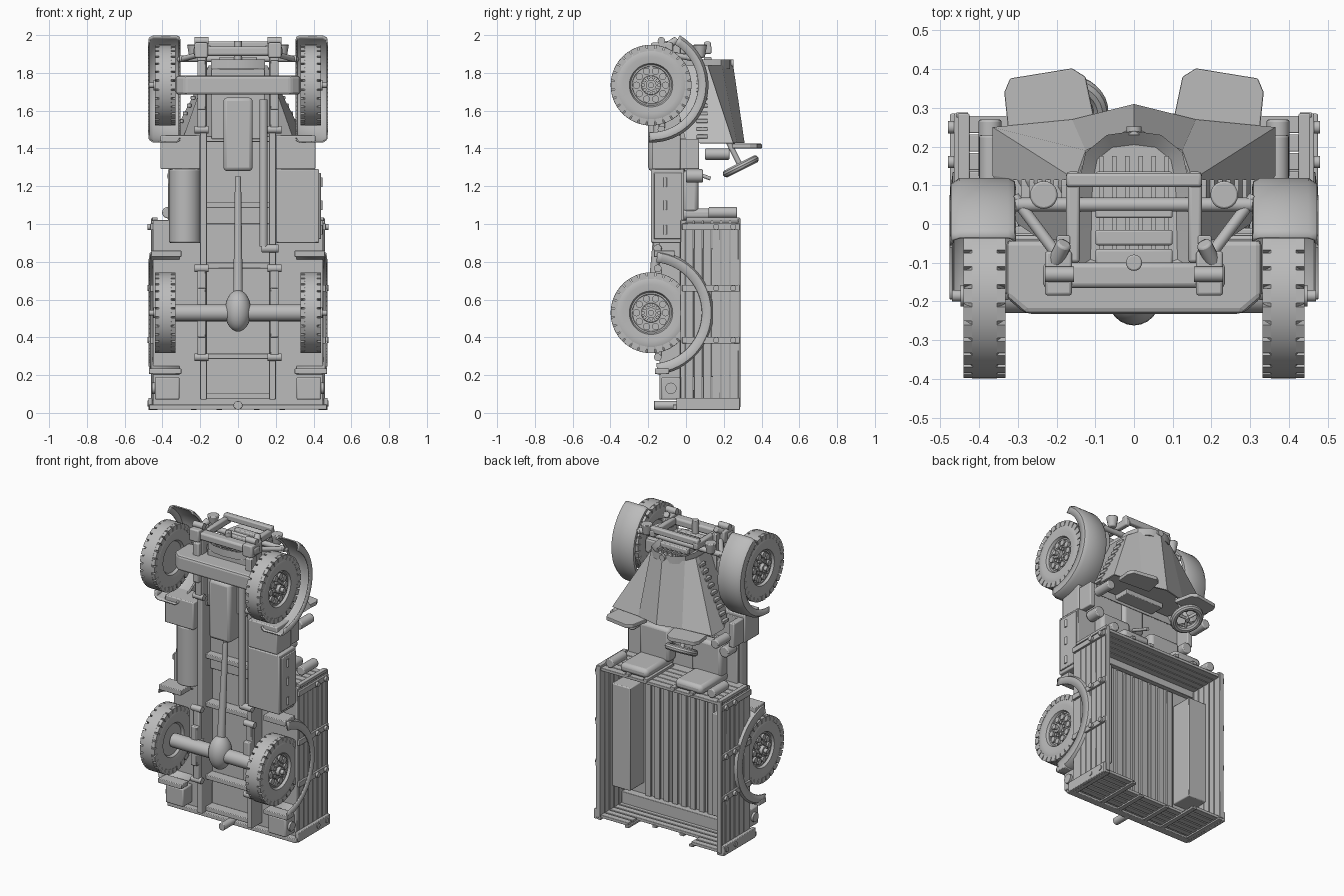
import bpy, bmesh, math
from mathutils import Vector, Matrix

if "Cube" in bpy.data.objects:
    bpy.data.objects.remove(bpy.data.objects["Cube"])

GREY = (0.5, 0.5, 0.5, 1)
mat = bpy.data.materials.new("plain grey")
mat.use_nodes = True
mat.diffuse_color = GREY
mat.node_tree.nodes["Principled BSDF"].inputs["Base Color"].default_value = GREY


def finish(name, bm, bevel=0, thick=0, smooth=True):
    bmesh.ops.remove_doubles(bm, verts=bm.verts, dist=1e-5)
    bmesh.ops.recalc_face_normals(bm, faces=bm.faces)
    me = bpy.data.meshes.new(name)
    bm.to_mesh(me)
    bm.free()
    me.materials.append(mat)
    ob = bpy.data.objects.new(name, me)
    bpy.context.collection.objects.link(ob)
    if thick:
        m = ob.modifiers.new("thickness", "SOLIDIFY")
        m.thickness = thick
    if bevel:
        m = ob.modifiers.new("rounding", "BEVEL")
        m.width, m.segments = bevel, 2
    if smooth:
        bpy.ops.object.select_all(action="DESELECT")
        ob.select_set(True)
        bpy.context.view_layer.objects.active = ob
        bpy.ops.object.shade_smooth_by_angle(angle=math.radians(35))
    return ob


def add_box(bm, x, y, z, m=Matrix()):
    loc = Vector((x[0] + x[1], y[0] + y[1], z[0] + z[1])) / 2
    size = (x[1] - x[0], y[1] - y[0], z[1] - z[0])
    bmesh.ops.create_cube(bm, size=1, matrix=m @ Matrix.Translation(loc) @ Matrix.Diagonal((*size, 1)))


def box(name, x, y, z, bevel=0.004, both=False):
    """A box given by its ranges; both also builds the mirrored one."""
    for side in ((1, -1) if both else (1,)):
        bm = bmesh.new()
        add_box(bm, sorted(v * side for v in x), y, z)
        finish(name if not both else ("left_" if side > 0 else "right_") + name, bm, bevel)


def add_rod(bm, a, b, r, r2=None, n=20):
    a, b = Vector(a), Vector(b)
    m = Matrix.Translation((a + b) / 2) @ (b - a).to_track_quat("Z", "Y").to_matrix().to_4x4()
    bmesh.ops.create_cone(bm, cap_ends=True, segments=n, radius1=r, radius2=r if r2 is None else r2,
                          depth=(b - a).length, matrix=m)


def rod(name, a, b, r, r2=None, both=False, bevel=0.0):
    for side in ((1, -1) if both else (1,)):
        bm = bmesh.new()
        add_rod(bm, (a[0] * side, *a[1:]), (b[0] * side, *b[1:]), r, r2)
        finish(name if not both else ("left_" if side > 0 else "right_") + name, bm, bevel)


def prism(name, pts, z0, z1, pts2=None, bevel=0.0, caps=True, thick=0.0):
    bm = bmesh.new()
    lo = [bm.verts.new((*p, z0)) for p in pts]
    hi = [bm.verts.new((*p, z1)) for p in (pts2 or pts)]
    for i in range(len(pts)):
        j = (i + 1) % len(pts)
        bm.faces.new((lo[i], lo[j], hi[j], hi[i]))
    if caps:
        bm.faces.new(lo)
        bm.faces.new(hi)
    return finish(name, bm, bevel, thick, smooth=False)


def add_spin(bm, prof, c, a0, a1, n):
    """Turn an (x, radius) profile about a line along x."""
    rings = []
    for i in range(n + 1):
        a = math.radians(a0 + (a1 - a0) * i / n)
        rings.append([bm.verts.new((c[0] + x, c[1] + r * math.cos(a), c[2] + r * math.sin(a))) for x, r in prof])
    for p, q in zip(rings, rings[1:]):
        for k in range(len(prof) - 1):
            bm.faces.new((p[k], p[k + 1], q[k + 1], q[k]))


def mirror(pts):
    return pts + [(-x, y) for x, y in reversed(pts) if x]


# Wheels: turned tyre and rim, shoulder lugs, ring of tubes and nuts
AXLE_Y, FRONT_Z, REAR_Z, WX = -0.185, 1.735, 0.53, 0.386
bm = bmesh.new()
add_spin(bm, [(-.03, 0), (-.03, .1), (-.045, .11), (-.054, .15), (-.053, .18), (-.044, .197), (-.032, .214),
              (.032, .214), (.044, .197), (.053, .18), (.054, .15), (.05, .115), (.034, .108), (.034, .1),
              (.028, .098), (.028, .052), (.036, .05), (.038, 0)], (0, 0, 0), 0, 360, 56)
for k in range(28):
    m = Matrix.Rotation(math.tau * k / 28, 4, "X")
    for s in (1, -1):
        add_box(bm, sorted((s * .03, s * .054)), (-.019, .019), (.18, .213), m)
for k in range(10):
    a = math.tau * k / 10
    y, z = math.cos(a), math.sin(a)
    add_rod(bm, (.01, y * .077, z * .077), (.042, y * .077, z * .077), .019, n=12)
    add_rod(bm, (.02, y * .042, z * .042), (.045, y * .042, z * .042), .01, n=8)
add_rod(bm, (0, 0, 0), (.062, 0, 0), .028)
add_rod(bm, (0, 0, 0), (.084, 0, 0), .015)
wheel = finish("front_left_wheel", bm)
wheel.location = (WX, AXLE_Y, FRONT_Z)
for name, s, z in (("front_right_wheel", -1, FRONT_Z), ("rear_left_wheel", 1, REAR_Z), ("rear_right_wheel", -1, REAR_Z)):
    w = bpy.data.objects.new(name, wheel.data)
    w.location = (s * WX, AXLE_Y, z)
    w.rotation_euler.z = 0 if s > 0 else math.pi
    bpy.context.collection.objects.link(w)

# Mudguards
for s, side in ((1, "left_"), (-1, "right_")):
    for name, prof, z, a0, a1 in (
            ("front_mudguard", [(.305, .28), (.308, .295), (.325, .304), (.45, .304), (.472, .29), (.477, .25)], FRONT_Z, 60, -92),
            ("rear_mudguard", [(.31, .33), (.445, .33), (.468, .318), (.475, .27)], REAR_Z, 84, -84)):
        bm = bmesh.new()
        add_spin(bm, [(x * s, r) for x, r in prof], (0, AXLE_Y, z), a0, a1, 32)
        finish(side + name, bm, thick=.008)
box("mudguard_flap", (.3, .472), (-.165, -.09), (.205, .235), both=True)
box("mudguard_step", (.3, .46), (-.17, -.06), (.825, .86), both=True)

# Chassis, axles and springs
box("chassis_rail", (.165, .2), (-.14, -.03), (.07, 1.95), both=True)
for i, z in enumerate((.09, .3, .78, 1.1, 1.45)):
    box("cross_member_%d" % i, (-.17, .17), (-.1, -.03), (z - .015, z + .015))
for tag, z, y in (("rear", REAR_Z, -.15), ("front", FRONT_Z, -.13)):
    box(tag + "_leaf_spring", (.17, .215), (y - .015, y + .02), (z - .24, z + .24), .006, True)
    box(tag + "_short_leaf", (.17, .215), (y - .04, y), (z - .13, z + .13), .006, True)
    box(tag + "_spring_clamp", (.16, .225), (y - .06, y + .03), (z - .035, z + .035), .006, True)
    for e, dz in (("lower", -.235), ("upper", .235)):
        rod("%s_%s_shackle" % (tag, e), (.155, y, z + dz), (.23, y, z + dz), .02, both=True)
rod("rear_axle", (-.34, AXLE_Y, REAR_Z), (.34, AXLE_Y, REAR_Z), .045)
bm = bmesh.new()
bmesh.ops.create_uvsphere(bm, u_segments=24, v_segments=14, radius=1, matrix=Matrix.Translation(
    (0, AXLE_Y, REAR_Z + .01)) @ Matrix.Diagonal((.07, .077, .11, 1)))
finish("differential", bm)
rod("drive_shaft", (0, -.18, .58), (0, -.13, 1.25), .026, .016)
prism("front_axle", mirror([(.33, -.04), (.33, -.19), (.28, -.232)]), 1.685, 1.785, bevel=.015)
box("oil_pan", (-.078, .078), (-.2, .0), (1.28, 1.67), .02)
box("engine", (-.14, .14), (-.12, .1), (1.45, 1.82))
rod("exhaust_pipe", (.135, -.15, 1.66), (.135, -.15, .88), .022)
rod("exhaust_end", (.125, -.15, .87), (.215, -.15, .87), .022, bevel=.005)

# Bonnet, radiator shell and grille
back = mirror([(0, .31), (.16, .27), (.365, .25), (.365, .125), (.3, .0)])
nose = mirror([(0, .25), (.125, .19), (.152, .115), (.155, .09), (.155, -.1)])
prism("bonnet", back, 1.43, 1.84, nose, caps=False, thick=.008)
prism("firewall", [(x * .86, y * .9) for x, y in back], 1.48, 1.5)
shell = mirror([(0, .24), (.07, .23), (.125, .185), (.142, .11), (.142, -.11), (.08, -.14), (0, -.15)])
bm = bmesh.new()
face = bm.faces.new([bm.verts.new((x, y, 1.87)) for x, y in shell])
base = bmesh.ops.extrude_face_region(bm, geom=[face])["geom"]
bmesh.ops.translate(bm, vec=(0, 0, -.05), verts=[v for v in base if isinstance(v, bmesh.types.BMVert)])
front = max(bm.faces, key=lambda f: f.calc_center_median().z)
bmesh.ops.inset_region(bm, faces=[front], thickness=.035)
bmesh.ops.translate(bm, vec=(0, 0, -.03), verts=list(front.verts))
finish("radiator_shell", bm)
for i, y in enumerate((.115, .035, -.035, -.085)):
    box("grille_bar_%d" % i, (-.1, .1), (y - .02, y + .02), (1.85, 1.885), .006)
for i in range(6):
    box("grille_slat_%d" % i, (-.085 + i * .034 - .006, -.085 + i * .034 + .006), (-.11, .175), (1.838, 1.86), 0)
rod("radiator_cap", (0, .23, 1.85), (0, .252, 1.85), .02)
for s, side in ((1, "left"), (-1, "right")):
    bm = bmesh.new()
    for i in range(9):
        t = (i + .8) / 10
        x, z = .36 - .21 * t, 1.43 + .41 * t
        add_box(bm, (s * x - .012, s * x + .012), (.055, .115), (z - .01, z + .01))
    finish(side + "_bonnet_louvres", bm, .003)

# Front guard, lamps and bumper
box("guard_post", (.14, .175), (-.1, .135), (1.9, 1.945), .008, True)
box("guard_top_bar", (-.175, .175), (.095, .132), (1.925, 1.965), .008)
box("bumper_bar", (-.235, .235), (-.165, -.1), (1.89, 1.94), .012)
box("bumper_mount", (.16, .23), (-.185, -.07), (1.88, 1.96), .008, True)
rod("tow_hook", (0, -.1, 1.86), (0, -.1, 1.97), .021, bevel=.004)
rod("shackle_pin", (.205, -.1, 1.94), (.18, -.05, 1.975), .02, both=True, bevel=.006)
rod("lamp_bar", (-.31, .05, 1.875), (.31, .05, 1.875), .018)
rod("headlamp", (.233, .075, 1.88), (.233, .075, 1.95), .024, .037, True, .006)
rod("mudguard_strut", (.31, .07, 1.87), (.19, -.09, 1.9), .015, both=True)

# Cab: floor, sides, windscreens, steering and seats
box("cab_floor", (-.36, .36), (-.05, -.025), (1.0, 1.45))
box("cab_step", (.2, .41), (-.18, -.03), (1.29, 1.47), .006, True)
box("cab_side", (.36, .4), (-.1, .07), (1.29, 1.45), .006, True)
box("tool_locker", (.2, .43), (-.185, -.01), (.9, 1.29), .006)
box("locker_lid", (.425, .44), (-.17, -.02), (.92, 1.27), .004)
for i, z in enumerate((.97, 1.1, 1.22)):
    rod("locker_hinge_%d" % i, (.438, -.11, z - .025), (.438, -.11, z + .025), .01)
rod("fuel_tank", (-.28, -.095, .9), (-.28, -.095, 1.29), .085, bevel=.008)
box("tank_shelf", (-.37, -.2), (-.03, -.005), (.9, 1.29))
for s, side in ((1, "left"), (-1, "right")):
    prism(side + "_windscreen", [(s * x, y) for x, y in (
        (.1, .26), (.125, .38), (.16, .402), (.32, .376), (.335, .34), (.325, .245))], 1.4, 1.425, bevel=.004)
rod("side_lamp", (.37, .1, 1.37), (.37, .23, 1.37), .03, both=True, bevel=.006)
rod("cab_grip", (.34, .0, 1.255), (.34, .09, 1.255), .035, both=True, bevel=.006)
hub, axis = Vector((-.17, .29, 1.305)), Vector((0, -.45, .89))
bpy.ops.mesh.primitive_torus_add(major_radius=.083, minor_radius=.021, major_segments=32, minor_segments=10,
                                 location=hub, rotation=axis.to_track_quat("Z", "Y").to_euler())
ring = bpy.context.object
ring.name = "steering_wheel"
ring.data.materials.append(mat)
bpy.ops.object.shade_smooth_by_angle()
rod("steering_column", hub - axis * .02, hub + axis * .2, .014)
for i in range(3):
    a = math.tau * i / 3
    side_dir = Vector((math.cos(a), 0, 0)) + axis.cross(Vector((1, 0, 0))) * math.sin(a)
    rod("steering_spoke_%d" % i, hub, hub + side_dir * .08, .009)
rod("gear_lever", (0, -.03, 1.3), (0, .13, 1.24), .01)
box("seat_cushion", (.08, .3), (-.02, .065), (1.06, 1.28), .02, True)
box("seat_back", (.1, .3), (-.03, .265), (1.022, 1.082), .022, True)
rod("corner_roll", (.372, .12, 1.06), (.372, .27, 1.06), .03, both=True, bevel=.006)

# Cargo bed: ribbed floor, wheel boxes, slatted sides and ends
box("bed_floor", (-.45, .45), (-.03, .01), (.03, 1.02))
for i in range(9):
    x = -.26 + i * .065
    box("floor_rib_%d" % i, (x - .02, x + .02), (.0, .025), (.1, .95), .003)
box("floor_frame_rear", (-.43, .43), (0, .06), (.04, .12), .003)
box("floor_frame_front", (-.43, .43), (0, .04), (.96, 1.01), .003)
box("wheel_box", (.3, .445), (0, .155), (.19, .87), .006, True)
for i in range(6):
    y = -.005 + i * .048
    box("side_slat_%d" % i, (.43, .452), (y, y + .044), (.04, 1.01), .003, True)
    box("headboard_slat_%d" % i, (-.45, .45), (y, y + .044), (1.0, 1.02), .003)
    if i < 4:
        box("tailgate_slat_%d" % i, (-.455, .455), (y, y + .04), (.025, .045), .003)
    else:
        box("tailgate_wing_slat_%d" % i, (.23, .455), (y, y + .04), (.025, .045), .003, True)
for i, z in enumerate((.05, .385, .66, .985)):
    box("side_post_%d" % i, (.445, .465), (-.02, .285), (z - .018, z + .018), .003, True)
    for j, y in enumerate((.16, .25)):
        rod("post_bolt_%d_%d" % (i, j), (.45, y, z), (.48, y, z), .016, both=True)
for i, x in enumerate((.1, .235, .44)):
    top = .19 if i == 0 else .285
    box("tailgate_post_%d" % i, (x - .015, x + .015), (-.02, top), (.015, .03), .003, True)
    box("headboard_post_%d" % i, (x - .015, x + .015), (0, .285), (1.015, 1.035), .003, True)
box("top_rail", (.428, .46), (.275, .288), (.03, 1.03), .003, True)

# Rear beam, lamps and hitch
box("rear_beam", (-.47, .47), (-.07, -.02), (.018, .045))
box("corner_post", (.452, .475), (-.05, .285), (.015, .08), .004, True)
box("rear_lamp_box", (.31, .44), (-.13, -.03), (.07, .19), .008, True)
rod("rear_lamp", (.38, -.08, .13), (.455, -.08, .13), .03, both=True)
rod("rear_hitch", (0, -.17, .04), (0, -.04, .04), .024, bevel=.004)
